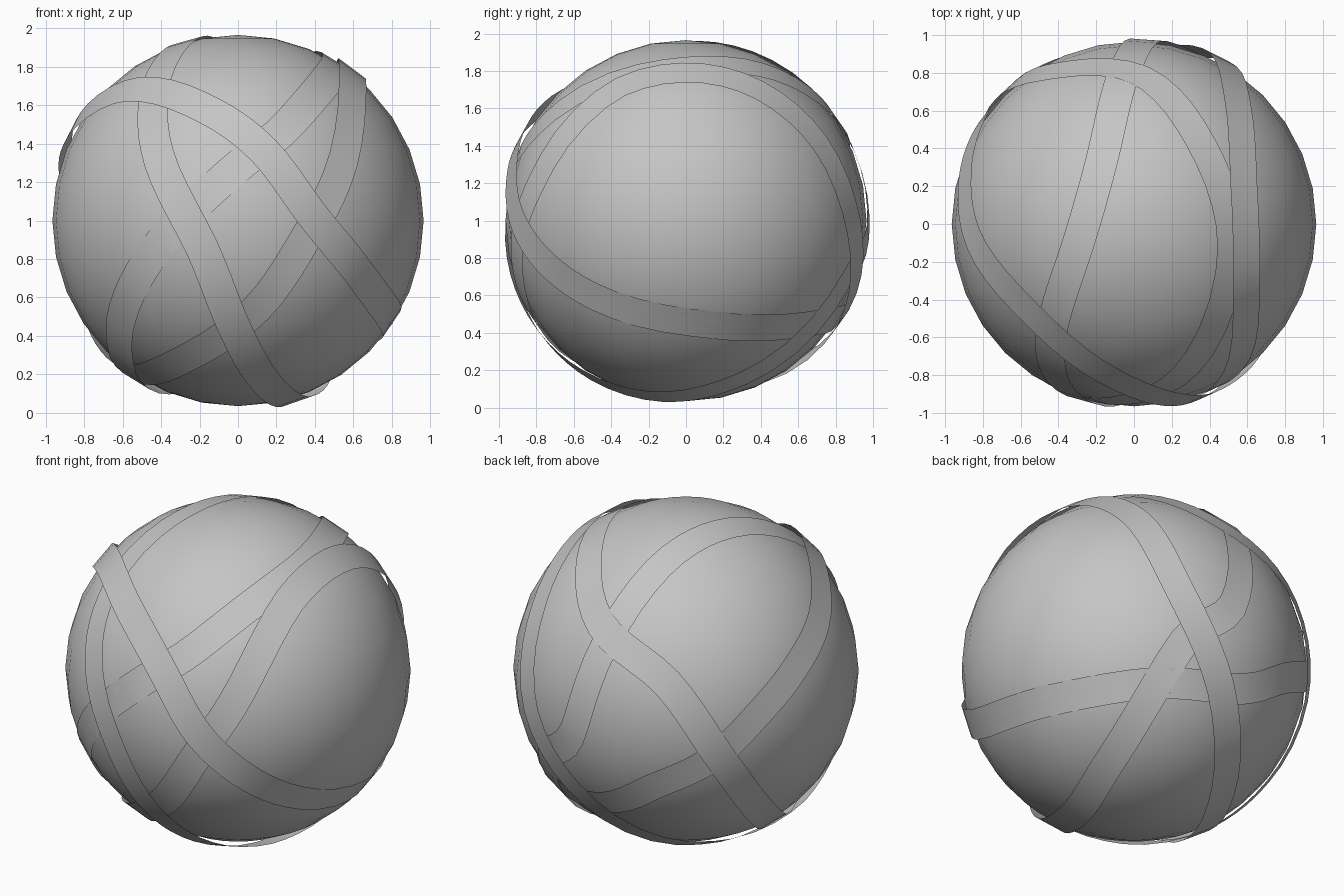
import bpy, bmesh
from mathutils import Vector

if "Cube" in bpy.data.objects:
    bpy.data.objects.remove(bpy.data.objects["Cube"])

grey = bpy.data.materials.new("plain grey")
grey.diffuse_color = (0.56, 0.56, 0.56, 1)
grey.use_nodes = True
grey.node_tree.nodes["Principled BSDF"].inputs["Base Color"].default_value = grey.diffuse_color

CENTRE = Vector((0, 0, 1.0))
HALF = 0.088   # half the ribbon width


def catmull(a, b, c, d, t):
    return 0.5 * (2 * b + (c - a) * t + (2 * a - 5 * b + 4 * c - d) * t * t
                  + (3 * b - a - 3 * c + d) * t ** 3)


def ribbon(name, pts, steps=5):
    """Closed flat ribbon around the ball; each point is x, y, z direction and radius."""
    n = len(pts)
    path = []
    for i in range(n):
        q = [pts[(i + k) % n] for k in (-1, 0, 1, 2)]
        dirs = [Vector(p[:3]).normalized() for p in q]
        for s in range(steps):
            t = s / steps
            r = q[1][3] * (1 - t) + q[2][3] * t
            path.append(catmull(*dirs, t).normalized() * r)
    bm = bmesh.new()
    rows = []
    m = len(path)
    for i, p in enumerate(path):
        tangent = path[(i + 1) % m] - path[i - 1]
        side = p.cross(tangent).normalized() * HALF
        rows.append([bm.verts.new(CENTRE + p + side * k) for k in (-1, 1)])
    for i in range(m):
        a, b = rows[i], rows[(i + 1) % m]
        bm.faces.new((a[0], b[0], b[1], a[1]))
    bm.normal_update()
    for f in bm.faces:
        f.smooth = True
        if f.normal.dot(f.calc_center_median() - CENTRE) < 0:
            f.normal_flip()
    me = bpy.data.meshes.new(name)
    bm.to_mesh(me)
    bm.free()
    me.materials.append(grey)
    bpy.context.collection.objects.link(bpy.data.objects.new(name, me))


# Ball core
bpy.ops.mesh.primitive_uv_sphere_add(segments=32, ring_count=16, radius=0.965, location=CENTRE)
ball = bpy.context.object
ball.name = "ball"
ball.data.materials.append(grey)
bpy.ops.object.shade_smooth()

# Ribbon wound twice round the ball
ribbon("double_wrap", [
    (.52, -.12, .82, .972), (.36, .45, .82, .975), (.03, .83, .60, .975),
    (-.45, .82, .34, .98), (-.72, .68, -.11, .985), (-.75, .30, -.60, .98),
    (-.60, -.05, -.80, .985), (-.30, -.57, -.73, .975), (.10, -.86, -.46, .972),
    (.36, -.93, -.10, .97), (.52, -.80, .22, .97), (.60, -.35, .72, .995),
    (.59, .20, .78, .985), (.55, .65, .50, .985), (.43, .90, -.03, .995),
    (.07, .85, -.53, .99), (-.37, .33, -.87, .98), (-.60, -.25, -.76, .995),
    (-.62, -.60, -.50, .968), (-.42, -.90, -.12, .96), (-.05, -.97, .25, .964),
    (.28, -.78, .52, .97)])

# Tilted ribbon passing over the front
ribbon("tilted_wrap", [
    (.38, -.94, .05, .99), (.13, -.92, .37, .995), (-.15, -.81, .58, .99),
    (-.55, -.48, .69, .995), (-.85, -.08, .50, .99), (-.92, .22, .34, .98),
    (-.84, .50, .13, .978), (-.68, .72, -.11, .978), (-.40, .88, -.30, .98),
    (-.09, .87, -.48, .98), (.45, .70, -.57, .972), (.80, .15, -.58, .963),
    (.75, -.50, -.42, .967), (.58, -.79, -.20, .985)])

# Upright ribbon passing over the top and bottom
ribbon("upright_wrap", [
    (-.30, -.10, .94, .972), (-.17, .38, .92, .972), (-.04, .85, .50, .972),
    (.10, .99, -.06, .98), (.36, .87, -.34, .975), (.41, .31, -.85, .985),
    (.28, -.15, -.95, .993), (.10, -.60, -.78, .99), (-.03, -.84, -.54, .985),
    (-.19, -.97, -.15, .975), (-.42, -.84, .33, .972), (-.45, -.60, .66, .975)])
